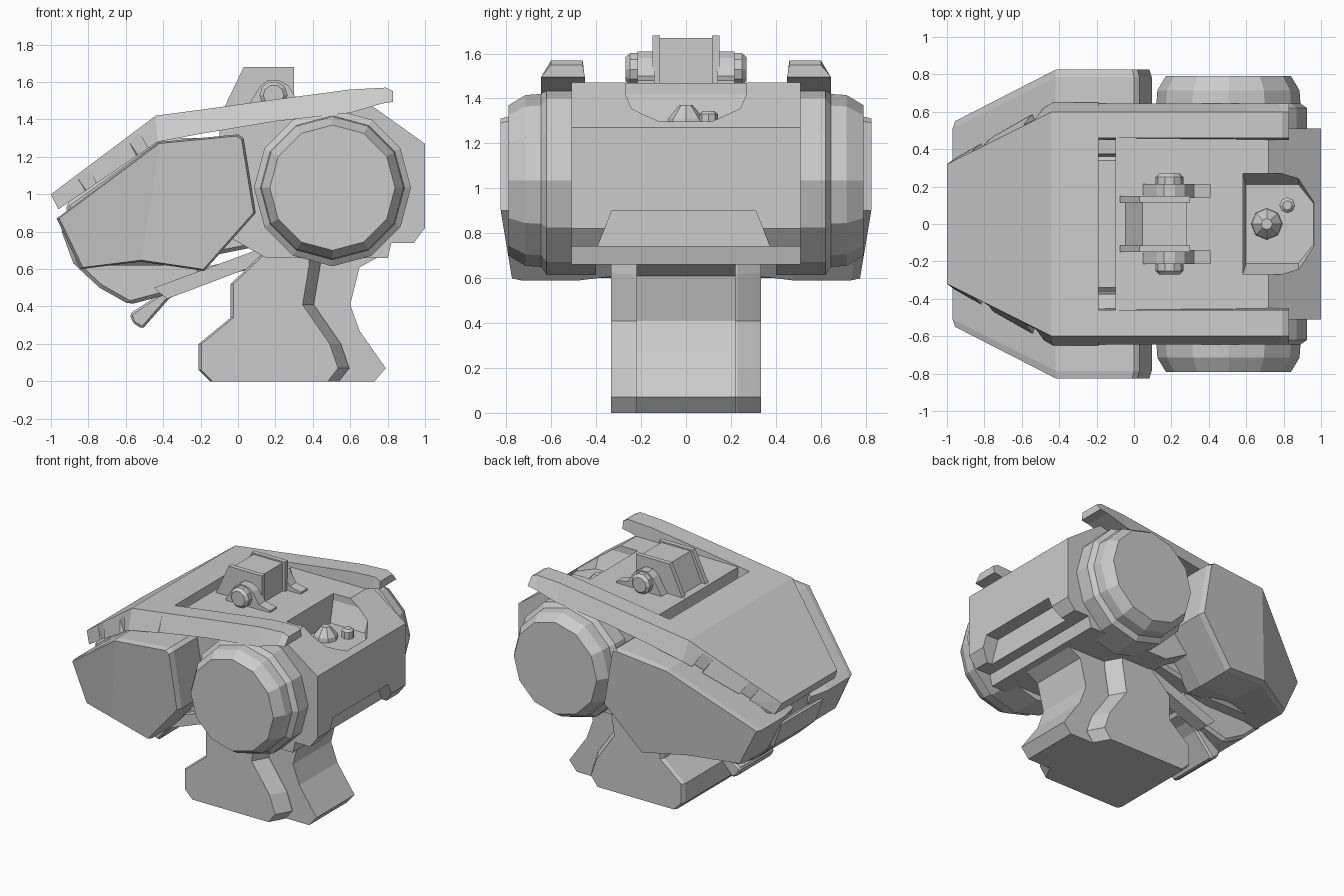
import bpy, bmesh, math
from mathutils import Vector, Matrix

cube = bpy.data.objects.get("Cube")
if cube:
    bpy.data.objects.remove(cube, do_unlink=True)

GREY = (0.6, 0.6, 0.6, 1)
mat = bpy.data.materials.new("plain grey")
mat.use_nodes = True
mat.diffuse_color = GREY
mat.node_tree.nodes["Principled BSDF"].inputs["Base Color"].default_value = GREY


def finish(name, bm):
    bmesh.ops.recalc_face_normals(bm, faces=bm.faces)
    mesh = bpy.data.meshes.new(name)
    bm.to_mesh(mesh)
    bm.free()
    mesh.materials.append(mat)
    ob = bpy.data.objects.new(name, mesh)
    bpy.context.collection.objects.link(ob)
    return ob


def loft(name, rings, crease=None, side=1):
    """Skin matching rings of points; crease joins two corners of each end cap."""
    bm = bmesh.new()
    rows = [[bm.verts.new((p[0], p[1] * side, p[2])) for p in r] for r in rings]
    n = len(rows[0])
    for a, b in zip(rows, rows[1:]):
        for i in range(n):
            j = (i + 1) % n
            bm.faces.new((a[i], a[j], b[j], b[i]))
    for cap in (rows[0], rows[-1]):
        bm.faces.new(cap)
        if crease:
            bmesh.ops.connect_verts(bm, verts=[cap[i] for i in crease])
    return finish(name, bm)


def prism(name, pts, y0, y1, side=1):
    return loft(name, [[(x, y, z) for x, z in pts] for y in (y0, y1)], side=side)


def turned(name, centre, steps, sides, side=1):
    """Round part along y from (y, radius) steps."""
    cx, cz = centre
    ang = [math.tau * i / sides for i in range(sides)]
    return loft(name, [[(cx + r * math.cos(a), y, cz + r * math.sin(a)) for a in ang]
                       for y, r in steps], side=side)


def stud(name, x, y, z, steps, sides):
    """Upright round part from (height, radius) steps."""
    return loft(name, [[(x + r * math.cos(math.tau * i / sides),
                         y + r * math.sin(math.tau * i / sides), z + h)
                        for i in range(sides)] for h, r in steps])


def cut(target, cutter):
    mod = target.modifiers.new("cut", "BOOLEAN")
    mod.object = cutter
    mod.operation = "DIFFERENCE"
    mod.solver = "EXACT"
    cutter.hide_render = True
    cutter.hide_viewport = True
    cutter.display_type = "WIRE"


def bevel(ob, width):
    mod = ob.modifiers.new("bevel", "BEVEL")
    mod.width = width
    mod.segments = 1
    mod.limit_method = "ANGLE"


# Head core with a rear top well and a slot under the back
core = prism("head_core", [(-0.1, 0.8), (0.15, 0.66), (0.8, 0.66), (0.82, 0.74), (0.94, 0.74),
                           (1, 0.82), (1, 1.27), (0.72, 1.47), (-0.1, 1.46)], -0.51, 0.51)


def well_ring(grow, z):
    half = 0.21 + grow
    return [(0.6 - grow * 0.3, -half, z), (0.88, -half, z), (0.96 + grow * 0.2, -half + 0.1, z),
            (0.96 + grow * 0.2, half - 0.1, z), (0.88, half, z), (0.6 - grow * 0.3, half, z)]


cut(core, loft("well_cutter", [well_ring(0, 1.28), well_ring(0.06, 1.42), well_ring(0.06, 1.6)]))
cut(core, loft("slot_cutter", [[(x, -0.41, 0.7), (x, 0.39, 0.7), (x, 0.31, 0.9), (x, -0.33, 0.9)]
                               for x in (0.9, 1.1)]))
stud("well_cone", 0.71, 0, 1.27, [(0, 0.085), (0.04, 0.08), (0.1, 0.03)], 8)
stud("well_pin", 0.82, 0.1, 1.27, [(0, 0.042), (0.06, 0.042), (0.075, 0.025)], 8)

# Top shell: sloping brow, then two rails running back
def brow_ring(xt, yt, zt, xb, yb, zb):
    return [(xt, -yt, zt), (xt, yt, zt), (xb, yb, zb), (xb, -yb, zb)]


brow = loft("brow_shell", [brow_ring(-1, 0.32, 1.0, -0.96, 0.35, 0.92),
                           brow_ring(-0.44, 0.6, 1.42, -0.43, 0.65, 1.28),
                           brow_ring(-0.19, 0.6, 1.453, -0.19, 0.65, 1.325)])
for s, word in ((1, "left"), (-1, "right")):
    loft("rail_" + word, [[(x, 0.46, zt), (x, 0.6, zt), (x + d, 0.645, zb), (x + d, 0.45, zb)]
                          for x, d, zt, zb in ((-0.19, 0, 1.453, 1.325), (0.2, 0, 1.507, 1.39),
                                               (0.6, 0, 1.56, 1.435), (0.79, -0.02, 1.57, 1.485),
                                               (0.83, 0, 1.55, 1.495))], side=s)
    # Notches along the brow edge
    for x, y, z in ((-0.55, 0.6, 1.27), (-0.82, 0.46, 1.07)):
        bm = bmesh.new()
        spin = Matrix.Rotation(math.radians(26) * s, 4, "Z") @ Matrix.Rotation(math.radians(-38), 4, "Y")
        bmesh.ops.create_cube(bm, size=1, matrix=Matrix.Translation((x, y * s, z)) @ spin
                              @ Matrix.Diagonal((0.08, 0.09, 0.13, 1)))
        cut(brow, finish("notch_cutter", bm))

# Cheek guards: outer face flat behind, sweeping in toward the nose
CHEEK = [(-0.97, 0.87), (-0.42, 1.28), (0.0, 1.32), (0.03, 1.3), (0.095, 0.9),
         (-0.18, 0.59), (-0.52, 0.64), (-0.84, 0.6)]


def cheek_ring(scale, depth):
    ring = []
    for x, z in CHEEK:
        y = 0.825 - 0.5 * max(0, -0.42 - x) - (0.05 if z < 0.7 else 0)
        ring.append((-0.4 + (x + 0.4) * scale, y - depth, 0.95 + (z - 0.95) * scale))
    return ring


for s, word in ((1, "left"), (-1, "right")):
    loft("cheek_guard_" + word, [cheek_ring(0.95, 0.45), cheek_ring(1, 0.3), cheek_ring(1, 0.04),
                                 cheek_ring(0.975, 0)], crease=(1, 6), side=s)

    # Ear drum with stepped rim
    turned("ear_drum_" + word, (0.505, 1.035),
           [(0.4, 0.42), (0.62, 0.42), (0.645, 0.385), (0.715, 0.38), (0.79, 0.335)], 12, s)

    # Crest hinge
    turned("hinge_bolt_" + word, (0.19, 1.53),
           [(0.1, 0.075), (0.25, 0.075), (0.27, 0.055)], 10, s)
    prism("hinge_bracket_" + word, [(0.04, 1.45), (0.07, 1.5), (0.12, 1.58), (0.16, 1.61),
                                    (0.22, 1.61), (0.27, 1.58), (0.32, 1.5), (0.41, 1.48),
                                    (0.41, 1.45)], 0.14, 0.215, s)
    prism("crest_plate_" + word, [(-0.08, 1.45), (0.03, 1.68), (0.3, 1.68), (0.3, 1.45)],
          0.115, 0.15, s)
    # Jaw struts
    prism("jaw_strut_" + word, [(-0.45, 0.5), (0.15, 0.72), (0.15, 0.64), (-0.38, 0.44)],
          0.2, 0.3, s)

prism("crest_block", [(-0.05, 1.45), (0.045, 1.67), (0.28, 1.67), (0.28, 1.45)], -0.12, 0.12)

# Face between the cheeks, with a mouth plate and chin
bevel(prism("face_block", [(-0.92, 0.95), (-0.9, 0.78), (-0.82, 0.62), (-0.4, 0.62), (0.1, 0.72),
                           (0.1, 1.3), (-0.43, 1.3)], -0.36, 0.36), 0.02)
bevel(prism("mouth_plate", [(-0.95, 0.82), (-0.88, 0.63), (-0.74, 0.5), (-0.58, 0.41),
                            (-0.2, 0.51), (-0.2, 0.66), (-0.7, 0.72)], -0.26, 0.26), 0.02)
bevel(prism("chin_lip", [(-0.58, 0.36), (-0.56, 0.31), (-0.51, 0.28), (-0.37, 0.44), (-0.24, 0.52),
                         (0.1, 0.61), (0.1, 0.67), (-0.28, 0.59), (-0.43, 0.46)], -0.2, 0.2), 0.012)

# Neck: wide front collar with chamfered rear edge over a narrower spine
FRONT = [(-0.15, 0), (-0.21, 0.06), (-0.21, 0.2), (-0.04, 0.34), (-0.04, 0.52), (0.15, 0.7)]
REAR = [(0.38, 0.68), (0.38, 0.62), (0.345, 0.41), (0.49, 0.2), (0.535, 0.07), (0.48, 0)]


def neck_ring(y, shift, inset):
    return ([(x + inset, y, z) for x, z in FRONT] + [(x + shift, y, z) for x, z in REAR])


loft("neck_front", [neck_ring(-0.335, 0, 0.015), neck_ring(-0.31, 0.015, 0), neck_ring(-0.23, 0.06, 0),
                    neck_ring(0.23, 0.06, 0), neck_ring(0.31, 0.015, 0), neck_ring(0.335, 0, 0.015)])
prism("neck_spine", [(0.2, 0), (0.73, 0), (0.79, 0.07), (0.65, 0.27), (0.6, 0.41), (0.65, 0.61),
                     (0.8, 0.69), (0.82, 0.76), (0.2, 0.76)], -0.22, 0.22)
